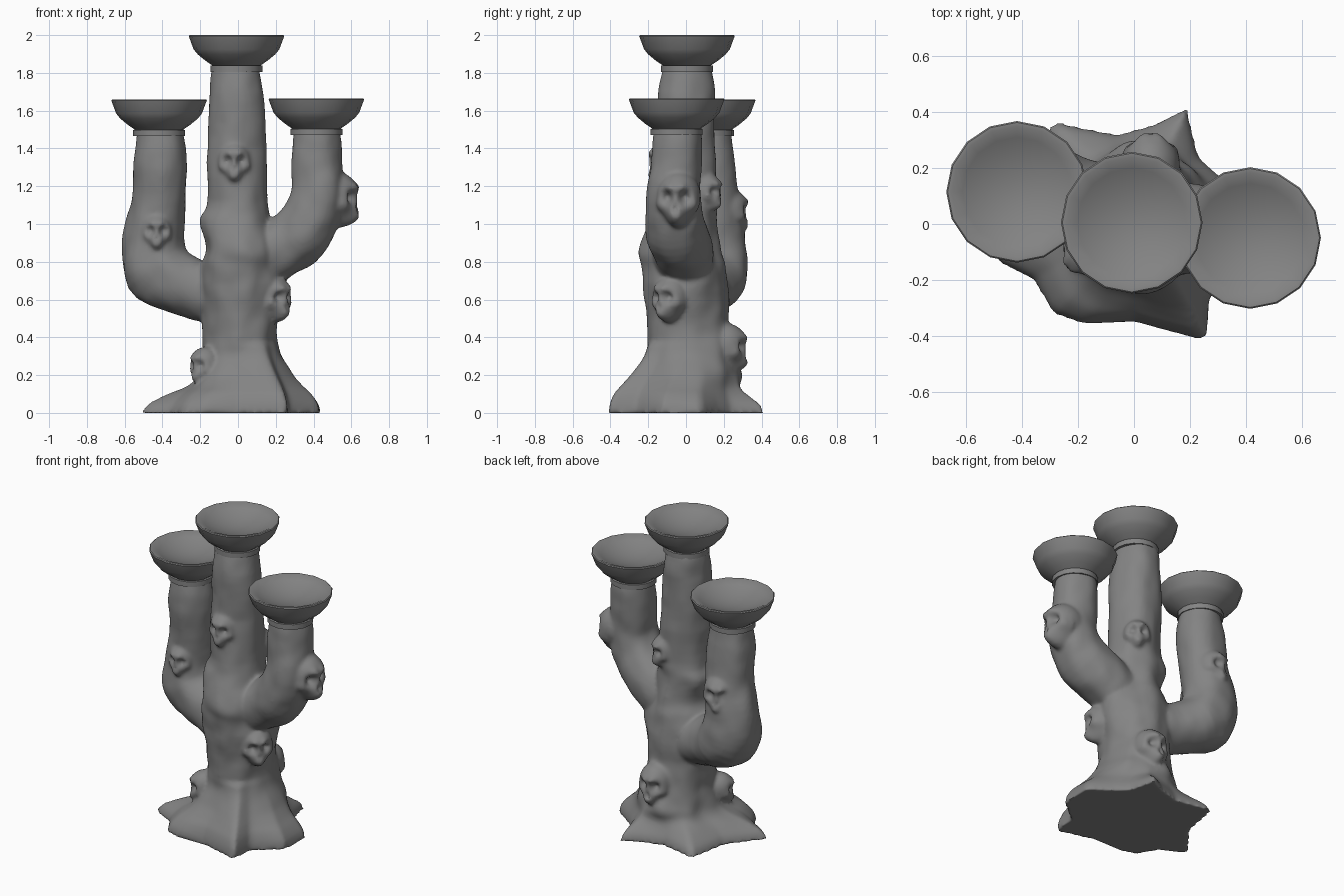
import bpy, bmesh, math
from mathutils import Vector, Matrix, noise

cube = bpy.data.objects.get("Cube")
if cube:
    bpy.data.objects.remove(cube, do_unlink=True)

# Single stone colour
stone = bpy.data.materials.new("dark_grey_stone")
stone.use_nodes = True
GREY = (0.23, 0.23, 0.23, 1)
stone.diffuse_color = GREY
stone.node_tree.nodes["Principled BSDF"].inputs["Base Color"].default_value = GREY
SIDES = 44


def make_object(name, bm):
    bmesh.ops.recalc_face_normals(bm, faces=bm.faces[:])
    mesh = bpy.data.meshes.new(name)
    bm.to_mesh(mesh)
    bm.free()
    mesh.materials.append(stone)
    mesh.shade_smooth()
    obj = bpy.data.objects.new(name, mesh)
    bpy.context.collection.objects.link(obj)
    return obj


def loft(bm, rings):
    """Skin a list of point rings and cap both ends."""
    loops = [[bm.verts.new(p) for p in ring] for ring in rings]
    for a, b in zip(loops, loops[1:]):
        n = len(a)
        for i in range(n):
            bm.faces.new((a[i], a[(i + 1) % n], b[(i + 1) % n], b[i]))
    bm.faces.new(loops[0][::-1])
    bm.faces.new(loops[-1])


def spline(keys, steps):
    """Catmull-Rom interpolation through keys of any dimension."""
    k = [Vector(p) for p in keys]
    k = [k[0] * 2 - k[1]] + k + [k[-1] * 2 - k[-2]]
    out = []
    for a, b, c, d in zip(k, k[1:], k[2:], k[3:]):
        for s in range(steps):
            t = s / steps
            out.append((b * 2 + (c - a) * t + (a * 2 - b * 5 + c * 4 - d) * t * t
                        + (b * 3 - a - c * 3 + d) * t ** 3) / 2)
    return out + [k[-2]]


def bark(p):
    """Uneven bark: tall folds plus broad lumps."""
    p = Vector(p)
    return 1 + 0.09 * noise.noise(Vector((p.x * 8, p.y * 8, p.z * 3))) \
             + 0.04 * noise.noise(p * 11)


def tube(bm, keys):
    pts = spline(keys, 6)
    rings = []
    for i, q in enumerate(pts):
        centre, r = q.xyz, q.w
        tangent = (pts[min(i + 1, len(pts) - 1)].xyz - pts[max(i - 1, 0)].xyz).normalized()
        u = Vector((0, 1, 0))
        u = (u - tangent * u.dot(tangent)).normalized()
        v = tangent.cross(u)
        ring = []
        for s in range(SIDES):
            a = math.tau * s / SIDES
            d = (u * math.cos(a) + v * math.sin(a)) * r
            ring.append(centre + d * bark(centre + d))
        rings.append(ring)
    loft(bm, rings)


# Root outline on the ground, starting at the front right and going round
ROOTS = [(.27, -.26), (.43, -.13), (.44, .08), (.31, .17), (.23, .24), (.19, .42), (.08, .36),
         (-.06, .32), (-.3, .37), (-.35, .1), (-.52, -.12), (-.36, -.2), (-.29, -.32),
         (-.18, -.36), (0, -.35), (.26, -.42)]


def root_radius(angle):
    """Distance from the origin to the root outline at an angle."""
    d = Vector((math.cos(angle), math.sin(angle)))
    for a, b in zip(ROOTS, ROOTS[1:] + ROOTS[:1]):
        a, e = Vector(a), Vector(b) - Vector(a)
        det = d.x * e.y - d.y * e.x
        if abs(det) < 1e-9:
            continue
        r = (a.x * e.y - a.y * e.x) / det
        t = (a.x * d.y - a.y * d.x) / det
        if r > 0 and -1e-6 <= t <= 1 + 1e-6:
            return r
    return 0.35


# Trunk sections: height, centre x, centre y, radius x, radius y, root share
TRUNK = [(0, .01, .02, .23, .23, 1), (.05, .01, .02, .23, .23, .92), (.1, .01, .02, .23, .24, .7),
         (.145, .02, .03, .225, .25, .4), (.2, .02, .04, .22, .25, .17), (.28, .02, .03, .21, .23, .03),
         (.38, .015, .02, .2, .22, 0), (.5, .01, .01, .205, .215, 0), (.65, .02, 0, .225, .22, 0),
         (.78, .02, -.01, .21, .215, 0), (.87, .02, -.03, .18, .21, 0), (1.02, -.015, -.01, .19, .175, 0),
         (1.12, 0, 0, .162, .165, 0), (1.4, -.01, 0, .155, .155, 0), (1.65, -.01, 0, .148, .15, 0),
         (1.78, -.01, .005, .132, .135, 0), (1.85, -.01, .005, .12, .12, 0)]


def trunk(bm):
    rings = []
    for z, cx, cy, rx, ry, w in spline(TRUNK, 4):
        z, w = max(z, 0), max(0, min(1, w))
        ring = []
        for s in range(SIDES * 2):
            a = math.tau * s / (SIDES * 2)
            c, n = math.cos(a), math.sin(a)
            k = bark((cx + rx * c, cy + ry * n, z))
            rr = root_radius(a)
            round_pt = Vector((cx + rx * c * k, cy + ry * n * k, z))
            # roots stand tallest at the front left and lie low opposite
            share = w ** (1.4 - math.cos(a + 1))
            ring.append(round_pt.lerp(Vector((rr * c, rr * n, z)), share))
        rings.append(ring)
    loft(bm, rings)


def bump(x, z, cx, cz, width):
    return math.exp(-((x - cx) ** 2 + (z - cz) ** 2) / width ** 2)


def skull(bm, pos, yaw, size):
    """Sphere sculpted into a skull with sockets, nose, cheeks and jaw."""
    matrix = (Matrix.Translation(pos) @ Matrix.Rotation(math.radians(yaw), 4, 'Z')
              @ Matrix.Scale(size, 4))
    for vert in bmesh.ops.create_icosphere(bm, subdivisions=5, radius=1)["verts"]:
        x, y, z = vert.co
        low = max(0, -z - 0.1)
        nx, ny = x * (0.9 - 0.24 * low), y
        nz = z * (1.3 if z < 0 else 1)
        if y < 0:
            ax = abs(x)
            ny += 0.5 * bump(ax, z, .38, -.02, .23)      # eye socket
            ny += 0.25 * bump(ax, z, 0, -.42, .13)       # nose hole
            ny -= 0.16 * bump(ax, z, .3, .3, .22)        # brow
            ny -= 0.3 * bump(ax, z, .1, -.75, .35)       # jaw
            nx *= 1 + 0.22 * bump(ax, z, .75, -.32, .2)  # cheekbone
        vert.co = matrix @ Vector((nx, ny, nz))


# Trunk and both arms
bm = bmesh.new()
trunk(bm)
tube(bm, [(0, .02, .58, .16), (-.2, .08, .645, .15), (-.4, .15, .735, .18), (-.45, .16, .9, .165),
          (-.42, .14, 1.1, .148), (-.415, .12, 1.3, .146), (-.415, .115, 1.44, .131),
          (-.415, .115, 1.51, .12)])
tube(bm, [(0, 0, .75, .17), (.2, -.02, .86, .16), (.35, -.05, .97, .16), (.42, -.06, 1.13, .145),
          (.415, -.05, 1.3, .135), (.415, -.05, 1.44, .129), (.415, -.05, 1.51, .12)])

# Skulls sunk into the bark: position, facing angle, size
for pos, yaw, size in [((-.02, -.1, 1.34), 0, .1),        # trunk front
                       ((.07, .105, 1.18), 150, .09),     # trunk back
                       ((-.43, .045, .97), 0, .09),       # right arm front
                       ((-.405, .22, 1.08), 198, .11),    # right arm back
                       ((.18, -.075, .62), 50, .11),      # trunk low
                       ((.51, -.04, 1.15), 82, .13),      # left arm
                       ((-.17, -.1, .26), -50, .09),      # root front
                       ((.06, .21, .36), 180, .115)]:     # root back
    skull(bm, pos, yaw, size)

# Fuse everything into one weathered body
body = make_object("tree_body_with_skulls", bm)
remesh = body.modifiers.new("fuse", 'REMESH')
remesh.mode = 'VOXEL'
remesh.voxel_size = 0.012
remesh.use_smooth_shade = True
soften = body.modifiers.new("soften", 'SMOOTH')
soften.factor = 0.5
soften.iterations = 4


# Candle cups: collar and flared bowl as radius and height below the rim
CUP = [(0, -.195), (.138, -.195), (.138, -.162), (.128, -.16), (.165, -.135), (.205, -.102),
       (.227, -.075), (.253, -.005), (.248, 0)]
# Shallow dished hollow inside the rim
HOLLOW_RADIUS, HOLLOW_DEPTH = .234, .065
CUP += [(HOLLOW_RADIUS * (1 - t / 6), -HOLLOW_DEPTH * (1 - (1 - t / 6) ** 2)) for t in range(7)]


def cup(name, x, y, z):
    bm = bmesh.new()
    verts = [bm.verts.new((r, 0, h)) for r, h in CUP]
    edges = [bm.edges.new(pair) for pair in zip(verts, verts[1:])]
    bmesh.ops.spin(bm, geom=verts + edges, cent=(0, 0, 0), axis=(0, 0, 1),
                   angle=math.tau, steps=16, use_duplicate=False)
    bmesh.ops.remove_doubles(bm, verts=bm.verts[:], dist=0.0005)
    obj = make_object(name, bm)
    obj.location = (x, y, z)
    bpy.ops.object.select_all(action='DESELECT')
    obj.select_set(True)
    bpy.context.view_layer.objects.active = obj
    bpy.ops.object.shade_smooth_by_angle(angle=math.radians(40))


cup("cup_centre", -.008, .005, 2.0)
cup("cup_right", -.418, .115, 1.66)
cup("cup_left", .415, -.05, 1.665)
